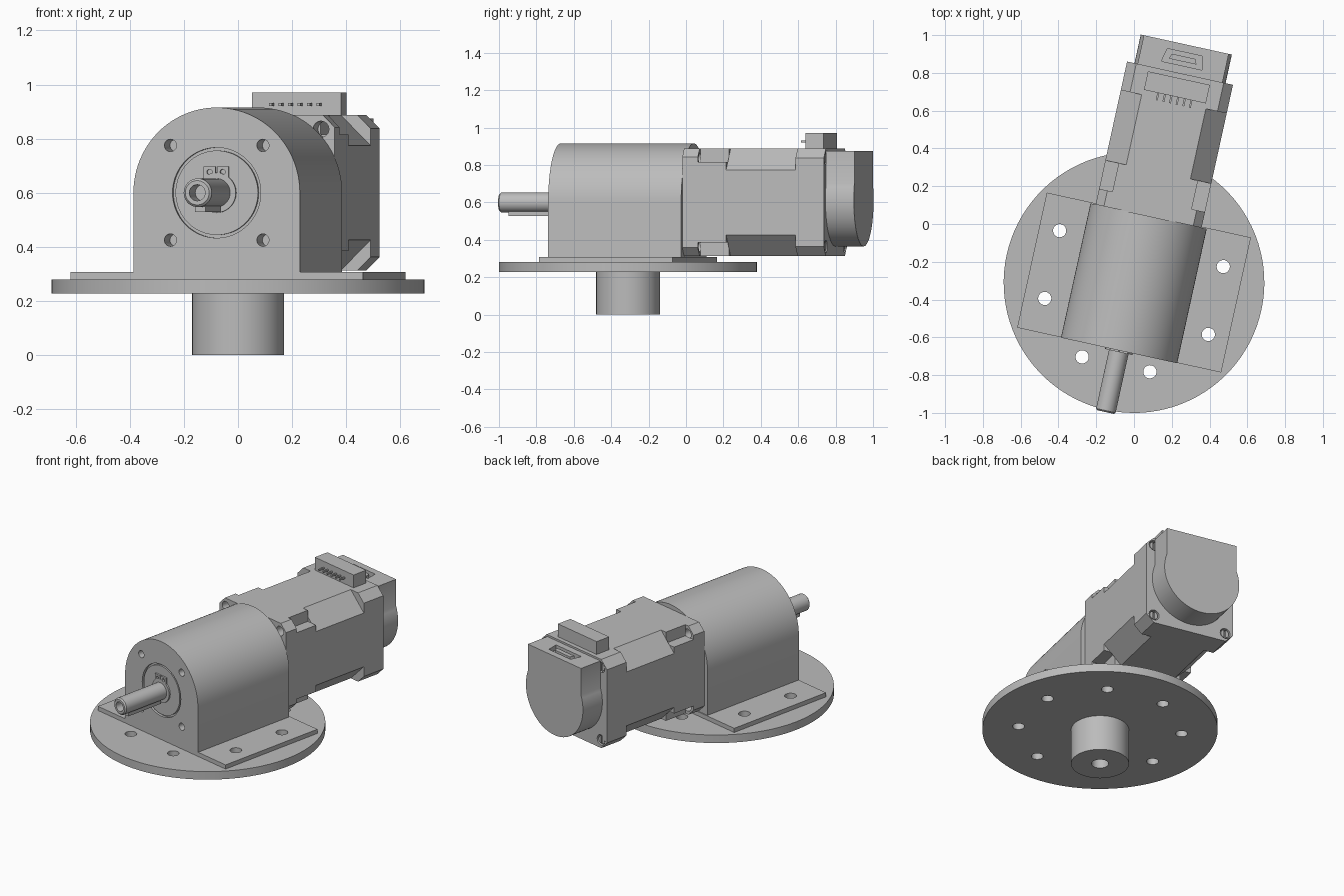
import bpy, bmesh, math
from mathutils import Matrix, Vector

cube = bpy.data.objects.get("Cube")
if cube:
    bpy.data.objects.remove(cube)

grey = bpy.data.materials.new("machined grey")
grey.use_nodes = True
grey.diffuse_color = (0.5, 0.5, 0.5, 1)
grey.node_tree.nodes["Principled BSDF"].inputs["Base Color"].default_value = (0.5, 0.5, 0.5, 1)

# The whole drive is turned about the vertical centre line of the base
FRAME = Matrix.Translation((0, -0.31, 0)) @ Matrix.Rotation(math.radians(-12.4), 4, "Z")
AXIS = 0.6      # height of the motor axis


def circle(r, cx=0, cz=0, n=48):
    return [(cx + r * math.cos(2 * math.pi * i / n), cz + r * math.sin(2 * math.pi * i / n))
            for i in range(n)]


def rect(x0, x1, z0, z1):
    return [(x0, z0), (x1, z0), (x1, z1), (x0, z1)]


def octagon(h, c):
    k = h - c
    return [(x, AXIS + z) for x, z in
            [(k, -h), (h, -k), (h, k), (k, h), (-k, h), (-h, k), (-h, -k), (-k, -h)]]


def prism(name, outline, a, b, upright=False, chamfer=0):
    """Extrude an outline from a to b, along the motor axis or straight up."""
    bm = bmesh.new()
    place = (lambda p, d: (p[0], p[1], d)) if upright else (lambda p, d: (p[0], d, p[1]))
    start = bm.faces.new([bm.verts.new(place(p, a)) for p in outline])
    new = bmesh.ops.extrude_face_region(bm, geom=[start])["geom"]
    step = Vector((0, 0, b - a)) if upright else Vector((0, b - a, 0))
    bmesh.ops.translate(bm, verts=[g for g in new if isinstance(g, bmesh.types.BMVert)], vec=step)
    if chamfer:
        rim = [e for e in start.edges]
        bmesh.ops.bevel(bm, geom=rim, offset=chamfer, segments=1, affect="EDGES")
    bmesh.ops.recalc_face_normals(bm, faces=bm.faces)
    mesh = bpy.data.meshes.new(name)
    bm.to_mesh(mesh)
    bm.free()
    mesh.materials.append(grey)
    ob = bpy.data.objects.new(name, mesh)
    ob.matrix_world = FRAME
    bpy.context.collection.objects.link(ob)
    return ob


def cut(ob, outlines, a, b, upright=False):
    """Remove prisms from a part and discard the cutters."""
    for outline in outlines:
        cutter = prism("cutter", outline, a, b, upright)
        cutter.hide_render = True
        mod = ob.modifiers.new("cut", "BOOLEAN")
        mod.operation, mod.solver, mod.object = "DIFFERENCE", "EXACT", cutter
        bpy.context.view_layer.objects.active = ob
        bpy.ops.object.modifier_apply(modifier=mod.name)
        bpy.data.objects.remove(cutter)


def corners(r, d, n=24):
    return [circle(r, sx * d, AXIS + sz * d, n) for sx in (-1, 1) for sz in (-1, 1)]


# Round base with a ring of bolt holes
bolts = [circle(0.035, 0.48 * math.cos(t), 0.48 * math.sin(t), 24)
         for t in [math.radians(22.5 + 45 * i) for i in range(8)]]
base = prism("base_disc", circle(0.69, n=96), 0.228, 0.28, True)
cut(base, bolts, 0.1, 0.5, True)
boss = prism("base_boss", circle(0.17, n=64), 0, 0.228, True)
cut(boss, [circle(0.05)], -0.1, 0.17, True)

# Foot plate of the gearbox
foot = prism("foot_plate", rect(-0.553, 0.553, -0.366, 0.366), 0.28, 0.307, True)
cut(foot, bolts, 0.1, 0.5, True)

# Arched gearbox housing, with screw holes and a bearing seat
R = 0.315
arch = [(-R, 0.307), (R, 0.307)] + [(R * math.cos(math.pi * i / 48), AXIS + R * math.sin(math.pi * i / 48))
                                    for i in range(49)]
housing = prism("gearbox_housing", arch, -0.368, 0.36)
cut(housing, corners(0.023, 0.175), -0.5, -0.27)
cut(housing, [circle(0.167, 0, AXIS, 64)], -0.5, -0.352)
prism("bearing_cover", circle(0.156, 0, AXIS, 64), -0.366, -0.35)

# Retaining clip with two eared holes
prism("retaining_clip", circle(0.074, 0, AXIS), -0.376, -0.36)
for side, label in ((-1, "right"), (1, "left")):
    u = side * 0.025
    ear = prism("clip_ear_" + label, rect(u - 0.022, u + 0.022, AXIS + 0.05, AXIS + 0.097), -0.377, -0.361)
    cut(ear, [circle(0.01, u, AXIS + 0.077, 16)], -0.5, -0.3)

# Output shaft with a bore and a key
shaft = prism("output_shaft", circle(0.053, 0, AXIS), -0.702, -0.36, chamfer=0.008)
cut(shaft, [circle(0.03, 0, AXIS, 24)], -0.8, -0.6)
prism("shaft_key", rect(-0.02, 0.02, AXIS - 0.072, AXIS - 0.03), -0.65, -0.39)

# Motor: front flange, notched neck, chamfered body and rear end bell
H = 0.287
flange = prism("motor_flange", octagon(H, 0.045), 0.36, 0.445)
cut(flange, corners(0.03, 0.235), 0.3, 0.5)
neck = prism("motor_neck", octagon(H, 0.045), 0.445, 0.6)
cut(neck, [rect(*sorted((sx * 0.215, sx * 0.4)), *sorted((AXIS + sz * 0.215, AXIS + sz * 0.4)))
           for sx in (-1, 1) for sz in (-1, 1)], 0.4, 0.7)
prism("motor_body", octagon(H, 0.113), 0.6, 0.98)
bell = prism("rear_end_bell", octagon(H, 0.05), 0.98, 1.135)
cut(bell, corners(0.033, 0.235), 1.1, 1.2)

# Slotted screws sunk in the rear end bell
for sx, across in ((-1, "right"), (1, "left")):
    for sz, height in ((-1, "lower"), (1, "upper")):
        u, z = sx * 0.235, AXIS + sz * 0.235
        screw = prism(f"rear_screw_{height}_{across}", circle(0.026, u, z, 24), 1.095, 1.13)
        cut(screw, [rect(u - 0.005, u + 0.005, z - 0.04, z + 0.04)], 1.115, 1.2)

# Rear encoder cap: flat top, straight sides and a round lower half
W, r, zc = 0.23, 0.247, 0.612
t = math.acos(W / r)
arc = [(r * math.cos(a), zc + r * math.sin(a))
       for a in [t - (math.pi + 2 * t) * i / 48 for i in range(49)]]
cap = prism("encoder_cap", [(-W, 0.875), (W, 0.875)] + arc, 1.135, 1.29)


def socket(w, d):
    return [(-w, 1.212 - d), (w, 1.212 - d), (w * 0.85, 1.212 + d), (-w * 0.85, 1.212 + d)]


# Socket in the top of the cap
cut(cap, [socket(0.11, 0.036)], 0.845, 1.0, True)
prism("socket_tongue", socket(0.075, 0.014), 0.84, 0.873, True)

# Terminal block with a row of pins
prism("terminal_block", rect(-0.168, 0.168, 0.88, 0.97), 1.008, 1.108)
for i in range(6):
    u = -0.09 + 0.036 * i
    prism(f"terminal_pin_{i + 1}", rect(u - 0.005, u + 0.005, 0.921, 0.931), 0.968, 1.01)

# Smooth the round faces and keep the edges sharp
bpy.ops.object.select_all(action="DESELECT")
for ob in bpy.context.collection.objects:
    if ob.type == "MESH":
        ob.select_set(True)
bpy.context.view_layer.objects.active = base
bpy.ops.object.shade_smooth_by_angle(angle=math.radians(25))
